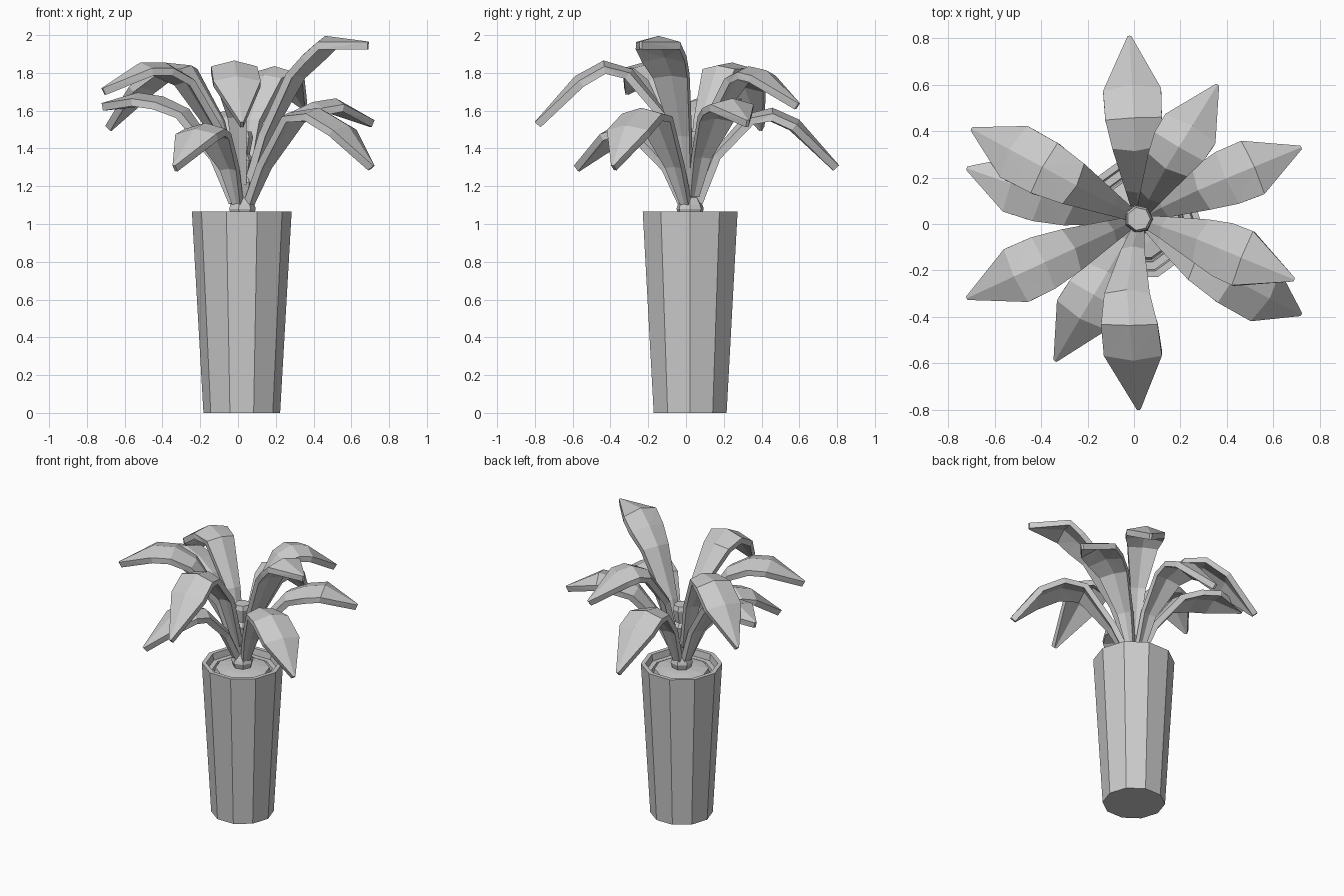
import bpy, bmesh, math
from mathutils import Vector

CX, CY = 0.02, 0.022


def finish(bm, name):
    bmesh.ops.recalc_face_normals(bm, faces=bm.faces)
    me = bpy.data.meshes.new(name)
    bm.to_mesh(me)
    bm.free()
    ob = bpy.data.objects.new(name, me)
    bpy.context.collection.objects.link(ob)
    return ob


def loft(bm, rings):
    """Skin closed rings of points and cap both ends."""
    vr = [[bm.verts.new(p) for p in ring] for ring in rings]
    n = len(vr[0])
    for a, b in zip(vr, vr[1:]):
        for i in range(n):
            j = (i + 1) % n
            bm.faces.new((a[i], a[j], b[j], b[i]))
    bm.faces.new(vr[0])
    bm.faces.new(vr[-1])


def lathe(name, profile, sides):
    bm = bmesh.new()
    loft(bm, [[(CX + r * math.cos(math.tau * i / sides),
                CY + r * math.sin(math.tau * i / sides), z)
               for i in range(sides)] for r, z in profile])
    return finish(bm, name)


# Ten-sided tapered planter with a stepped, hollow rim
lathe("planter", [(0.203, 0), (0.264, 1.065), (0.235, 1.065), (0.228, 1.02),
                  (0.195, 1.02), (0.19, 0.99)], 10)

# Soil, slightly mounded
lathe("soil", [(0.185, 0.985), (0.175, 1.03), (0.11, 1.04), (0.05, 1.045)], 10)

# Segmented trunk: each joint flares, then pinches
lathe("trunk", [(0.055, 1.02), (0.074, 1.08), (0.068, 1.1), (0.045, 1.14),
                (0.065, 1.22), (0.045, 1.26), (0.062, 1.34), (0.042, 1.37),
                (0.06, 1.46), (0.05, 1.49)], 7)

# Leaves: tip x, tip y, position of the widest station, sideways bow,
# then heights of the six stations along each leaf
HALF_WIDTH = (0.025, 0.05, 0.098, 0.122, 0.125, 0.008)
THICK = 0.04
LEAVES = [
    (-0.02, 0.81, 0.72, 0.00, 1.12, 1.37, 1.57, 1.60, 1.54, 1.31),
    (0.36, 0.60, 0.68, 0.01, 1.22, 1.55, 1.78, 1.82, 1.80, 1.64),
    (0.72, 0.33, 0.71, 0.01, 1.16, 1.37, 1.58, 1.63, 1.65, 1.55),
    (0.69, -0.24, 0.66, 0.01, 1.22, 1.48, 1.80, 1.90, 1.98, 1.965),
    (0.72, -0.39, 0.80, -0.02, 1.12, 1.32, 1.58, 1.60, 1.51, 1.31),
    (0.02, -0.80, 0.73, -0.05, 1.22, 1.58, 1.81, 1.85, 1.77, 1.54),
    (-0.34, -0.59, 0.69, 0.00, 1.12, 1.31, 1.49, 1.52, 1.49, 1.31),
    (-0.72, -0.32, 0.72, 0.00, 1.18, 1.50, 1.77, 1.84, 1.84, 1.72),
    (-0.70, 0.41, 0.76, 0.00, 1.22, 1.55, 1.83, 1.84, 1.74, 1.52),
    (-0.72, 0.24, 0.74, 0.02, 1.12, 1.36, 1.60, 1.66, 1.68, 1.64),
]


def leaf(name, tx, ty, wide, bow, *zs):
    fractions = (0.03, 0.15, 0.38, (0.38 + wide) / 2, wide, 1.0)
    bows = (0, 0.5, 1, 0.8, 0.5, 0)
    side = Vector((CY - ty, tx - CX, 0)).normalized()
    pts = [Vector((CX + (tx - CX) * f, CY + (ty - CY) * f, z)) - side * bow * -b
           for f, z, b in zip(fractions, zs, bows)]
    rings = []
    for i, p in enumerate(pts):
        t = pts[min(i + 1, 5)] - pts[max(i - 1, 0)]
        up = t.cross(side).normalized()
        w, d = side * HALF_WIDTH[i], up * THICK
        rib = up * HALF_WIDTH[i] * 0.13        # slightly raised midrib
        rings.append([p - w - rib, p + rib, p + w - rib,
                      p + w - rib - d, p + rib - d, p - w - rib - d])
    bm = bmesh.new()
    loft(bm, rings)
    # split bent panels so the facets read as low-poly
    bmesh.ops.triangulate(bm, faces=bm.faces)
    return finish(bm, name)


for k, data in enumerate(LEAVES):
    leaf(f"leaf_{k + 1}", *data)
